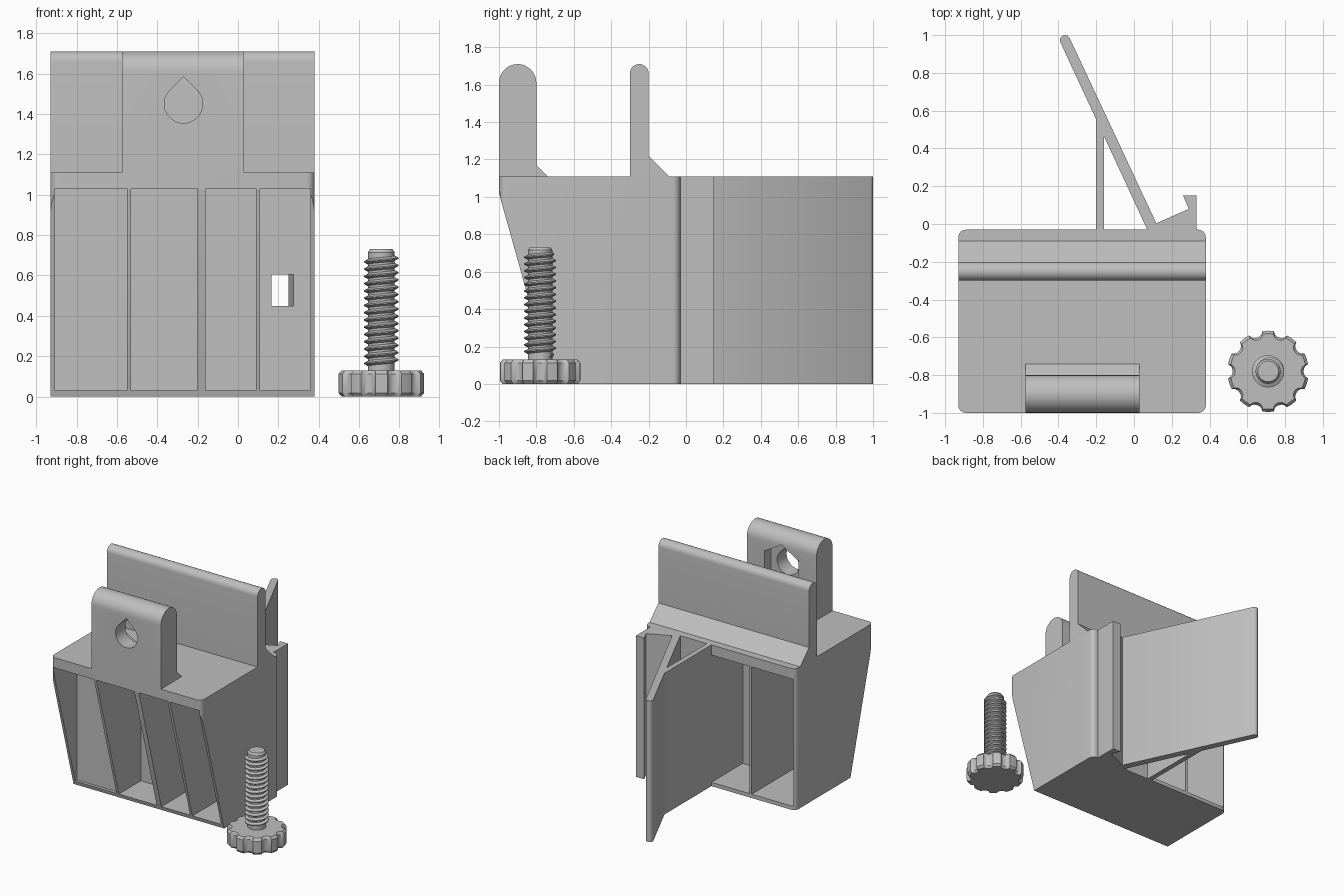
import bpy
import bmesh
from math import sin, cos, pi, radians

cube = bpy.data.objects.get("Cube")
if cube:
    bpy.data.objects.remove(cube, do_unlink=True)

grey = bpy.data.materials.new("plain grey plastic")
grey.use_nodes = True
colour = (0.52, 0.52, 0.52, 1)
grey.diffuse_color = colour
grey.node_tree.nodes["Principled BSDF"].inputs["Base Color"].default_value = colour


def finish(name, bm):
    bmesh.ops.recalc_face_normals(bm, faces=bm.faces)
    mesh = bpy.data.meshes.new(name)
    bm.to_mesh(mesh)
    bm.free()
    mesh.materials.append(grey)
    obj = bpy.data.objects.new(name, mesh)
    bpy.context.scene.collection.objects.link(obj)
    return obj


def prism(outline, axis, start, end):
    """Extrude a 2D outline along an axis: x takes (y, z), y takes (x, z), z takes (x, y)."""
    place = {"x": lambda a, b, d: (d, a, b),
             "y": lambda a, b, d: (a, d, b),
             "z": lambda a, b, d: (a, b, d)}[axis]
    bm = bmesh.new()
    rings = [[bm.verts.new(place(a, b, d)) for a, b in outline] for d in (start, end)]
    bm.faces.new(rings[0])
    bm.faces.new(rings[1])
    n = len(outline)
    for i in range(n):
        j = (i + 1) % n
        bm.faces.new((rings[0][i], rings[0][j], rings[1][j], rings[1][i]))
    return bm


def arc(cx, cy, r, a0, a1, steps):
    return [(cx + r * cos(radians(a0 + (a1 - a0) * i / steps)),
             cy + r * sin(radians(a0 + (a1 - a0) * i / steps))) for i in range(steps + 1)]


def box_outline(x0, x1, y0, y1):
    return [(x0, y0), (x1, y0), (x1, y1), (x0, y1)]


def cut(target, bm):
    cutter = finish("cutter", bm)
    cutter.hide_render = True
    mod = target.modifiers.new("cut", "BOOLEAN")
    mod.operation = "DIFFERENCE"
    mod.solver = "EXACT"
    mod.object = cutter
    bpy.context.view_layer.objects.active = target
    bpy.ops.object.modifier_apply(modifier=mod.name)
    bpy.data.objects.remove(cutter, do_unlink=True)


LEFT, RIGHT, BACK, TOP = -0.93, 0.38, -0.03, 1.11

# Main body: rounded block with a sloping front
r = 0.04
plan = (arc(LEFT + r, -1 + r, r, 180, 270, 6) + arc(RIGHT - r, -1 + r, r, 270, 360, 6)
        + arc(RIGHT - r, BACK - r, r, 0, 90, 6) + arc(LEFT + r, BACK - r, r, 90, 180, 6))
bm = prism(plan, "z", 0, TOP)
cutting = bmesh.ops.bisect_plane(bm, geom=bm.verts[:] + bm.edges[:] + bm.faces[:],
                                 plane_co=(0, -1, 1.02), plane_no=(0, -1.02, -0.285),
                                 clear_outer=True)
edges = [e for e in cutting["geom_cut"] if isinstance(e, bmesh.types.BMEdge)]
bmesh.ops.contextual_create(bm, geom=edges)
body = finish("main_body", bm)

# Hollow cells between the ribs: left, right, front wall depth, open at the back
cells = [(-0.91, -0.55, -0.70, True), (-0.53, -0.20, -0.45, True),
         (-0.16, 0.09, -0.07, False), (0.11, 0.36, -0.07, False)]
for x0, x1, wall, open_back in cells:
    cut(body, prism(box_outline(x0, x1, -1.2, wall), "z", 0.03, 1.03))
    if open_back:
        cut(body, prism(box_outline(x0, x1, wall + 0.03, 0.1), "z", 0.03, 1.03))

# Latch hook on the back
hook = finish("latch_hook", prism([(0.10, -0.04), (0.33, -0.04), (0.33, 0.15), (0.26, 0.15),
                                   (0.29, 0.08), (0.11, 0.0)], "z", 0, TOP))

# Tapered window through the body wall and hook
window = [(0.165, -0.2), (0.275, -0.2), (0.275, -0.07), (0.225, 0.2), (0.165, 0.2)]
for part in (body, hook):
    cut(part, prism(window, "z", 0.45, 0.605))

# Slanted blade with a rounded tip, and its strut
blade_tip = arc(-0.365, 0.973, 0.027, 25, 205, 8)
blade = finish("slanted_blade", prism([(0.075, -0.04), (0.12, -0.04), (0.12, 0.0)] + blade_tip,
                                      "z", 0, TOP))
strut = finish("blade_strut", prism([(-0.20, -0.05), (-0.16, -0.05), (-0.16, 0.48),
                                     (-0.20, 0.565)], "z", 0, TOP))


# Upright plates with rounded tops and a sloped foot behind
def upright(name, x0, x1, y0, y1, foot_y, foot_z):
    rad = (y1 - y0) / 2
    side = ([(y0, TOP - 0.02), (foot_y, TOP - 0.02), (foot_y, TOP), (y1, foot_z)]
            + arc((y0 + y1) / 2, 1.71 - rad, rad, 0, 180, 16))
    return finish(name, prism(side, "x", x0, x1))


back_plate = upright("back_plate", LEFT, RIGHT, -0.30, -0.20, -0.09, 1.22)
front_lug = upright("front_lug", -0.575, 0.03, -1.0, -0.80, -0.74, 1.17)

# Teardrop hole and hexagonal nut pocket in the lug
hx, hz, hr = -0.27, 1.45, 0.095
teardrop = arc(hx, hz, hr, 135, 405, 30) + [(hx, hz + hr * 2 ** 0.5)]
cut(front_lug, prism(teardrop, "y", -1.2, -0.6))
cut(front_lug, prism(arc(hx, hz, 0.17, 30, 330, 5), "y", -0.88, -0.6))

# Thumb screw knob: ten flat lobes with scooped gaps and bevelled rims
sx, sy = 0.71, -0.78
outline = []
for k in range(10):
    base = 90 + 36 * k
    outline += arc(sx, sy, 0.215, base - 8, base + 8, 2)
    for i in range(1, 8):
        t = i / 8
        rad = 0.209 - 0.021 * sin(pi * t) ** 0.6
        a = radians(base + 8 + 20 * t)
        outline.append((sx + rad * cos(a), sy + rad * sin(a)))
bm = bmesh.new()
rings = []
for z, s in ((0, 0.93), (0.018, 1), (0.112, 1), (0.13, 0.93)):
    rings.append([bm.verts.new((sx + (x - sx) * s, sy + (y - sy) * s, z)) for x, y in outline])
for low, high in zip(rings, rings[1:]):
    for i in range(len(low)):
        j = (i + 1) % len(low)
        bm.faces.new((low[i], low[j], high[j], high[i]))
bm.faces.new(rings[0])
bm.faces.new(rings[-1])
knob = finish("screw_knob", bm)


# Screw core with a chamfered end
bm = bmesh.new()
core_rings = []
for z, rad in ((0.12, 0.066), (0.70, 0.066), (0.715, 0.066), (0.73, 0.055)):
    core_rings.append([bm.verts.new((x, y, z)) for x, y in arc(sx, sy, rad, 0, 352.5, 47)])
for low, high in zip(core_rings, core_rings[1:]):
    for i in range(48):
        j = (i + 1) % 48
        bm.faces.new((low[i], low[j], high[j], high[i]))
bm.faces.new(core_rings[0])
bm.faces.new(core_rings[-1])
core = finish("screw_core", bm)

# Helical thread: one ridge profile swept around the core
pitch, turns, n = 0.036, 15.5, 32
ridge = [(0.0, 0.060), (0.013, 0.085), (0.019, 0.085), (0.032, 0.060)]
bm = bmesh.new()
previous = None
steps = int(turns * n)
for i in range(steps + 1):
    a = 2 * pi * i / n
    fade = min(1, i / n * 2, (steps - i) / n * 2)
    section = []
    for dz, rad in ridge:
        rr = 0.060 + (rad - 0.060) * (0.1 + 0.9 * fade)
        section.append(bm.verts.new((sx + rr * cos(a), sy + rr * sin(a),
                                     0.13 + pitch * i / n + dz)))
    if previous:
        for k in range(4):
            m = (k + 1) % 4
            bm.faces.new((previous[k], previous[m], section[m], section[k]))
    else:
        bm.faces.new(section)
    previous = section
bm.faces.new(previous)
thread = finish("screw_thread", bm)

# Smooth the curved surfaces and keep the edges sharp
bpy.ops.object.select_all(action="DESELECT")
parts = (body, hook, blade, strut, back_plate, front_lug, knob, core, thread)
for part in parts:
    part.select_set(True)
bpy.context.view_layer.objects.active = body
bpy.ops.object.shade_smooth_by_angle(angle=radians(30))
